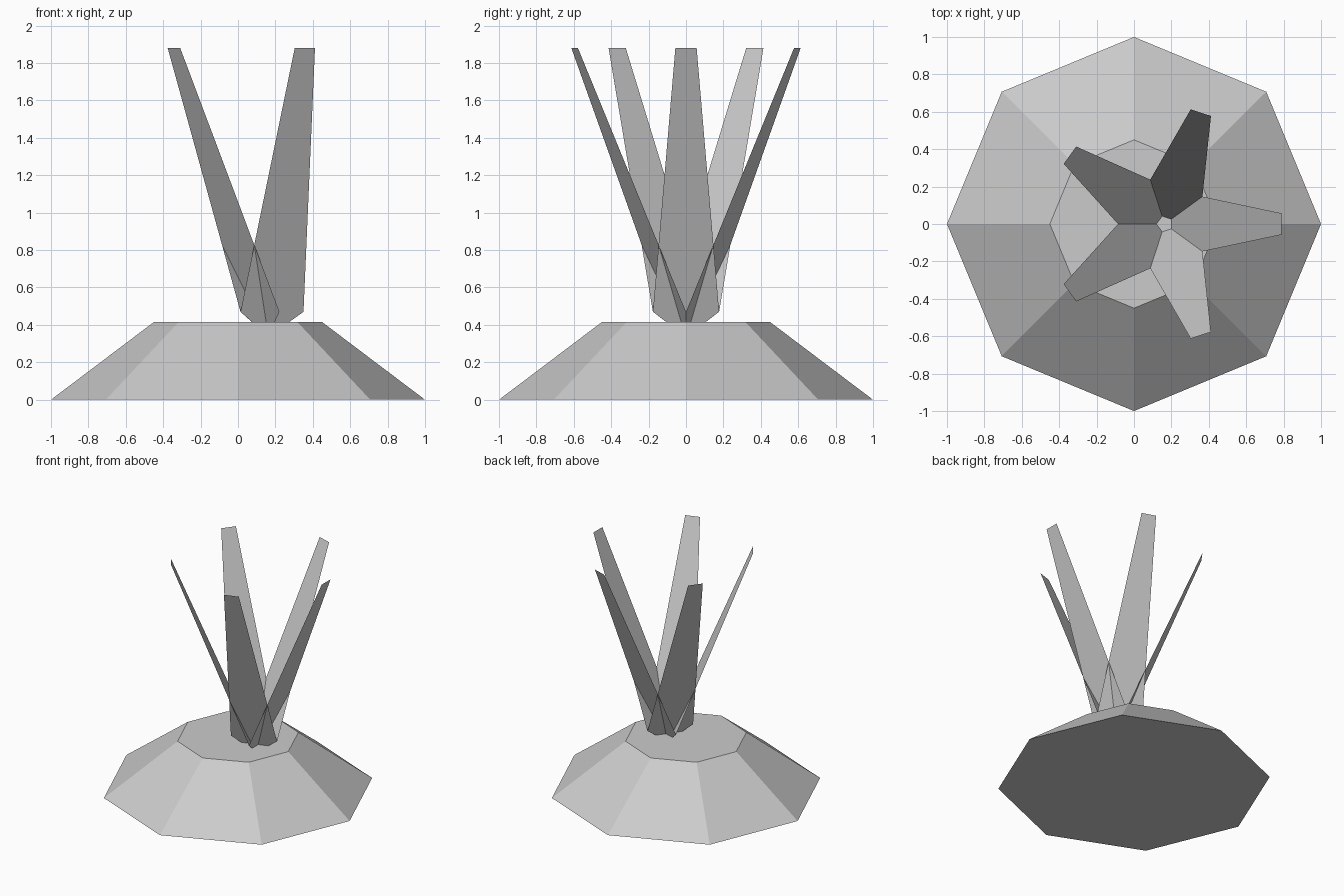
import bpy
from math import radians, cos, sin

if "Cube" in bpy.data.objects:
    bpy.data.objects.remove(bpy.data.objects["Cube"])


def make_object(name, verts, faces):
    mesh = bpy.data.meshes.new(name)
    mesh.from_pydata(verts, [], faces)
    mesh.update()
    obj = bpy.data.objects.new(name, mesh)
    bpy.context.collection.objects.link(obj)
    return obj


# Octagonal mound
bpy.ops.mesh.primitive_cone_add(vertices=8, radius1=1.0, radius2=0.45, depth=0.415,
                                location=(0, 0, 0.2075))
mound = bpy.context.object
mound.name = "mound"

# Flat blades leaning outward: (half width, height) from root to tip
PROFILE = [(0.03, 0.36), (0.177, 0.47), (0.057, 1.88)]
CENTER_X = 0.164
ROOT_Z, LEAN = 0.327, 0.403

outline = [(w, z) for w, z in PROFILE] + [(-w, z) for w, z in reversed(PROFILE)]
for i in range(5):
    a = radians(72 * i)
    verts = []
    for w, z in outline:
        r = (z - ROOT_Z) * LEAN
        verts.append((CENTER_X + r * cos(a) - w * sin(a), r * sin(a) + w * cos(a), z))
    make_object(f"grass_blade_{i + 1}", verts, [tuple(range(len(verts)))])
